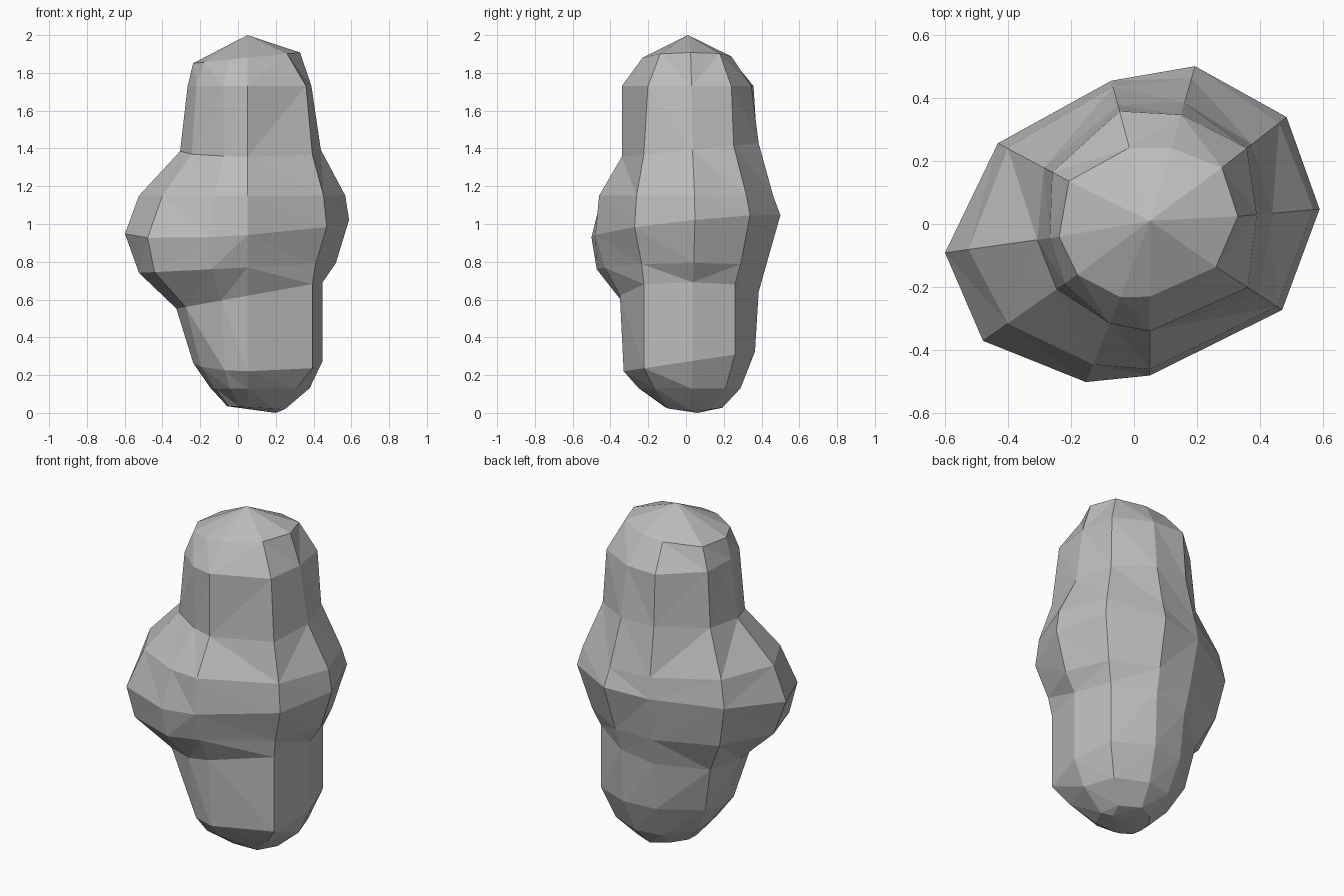
import bpy
import bmesh
from math import radians, cos, sin

default_cube = bpy.data.objects.get("Cube")
if default_cube:
    bpy.data.objects.remove(default_cube, do_unlink=True)

AXIS_X = 0.05
SIDE_ANGLES = [5, 38, 74, 105, 152, 188, 215, 248, 270, 327]

# Cross-sections from foot to crown: height, lean along x, lean along y, radius per side
SECTIONS = [
    (.03, -.05, 0, [.2, .22, .2, .15, .12, .11, .12, .11, .11, .17]),
    (.13, 0, 0, [.33, .34, .3, .27, .22, .19, .21, .25, .25, .31]),
    (.27, 0, .15, [.4, .42, .38, .35, .32, .29, .3, .32, .33, .41]),
    (.62, .18, 0, [.4, .42, .4, .38, .38, .38, .4, .37, .35, .41]),
    (.77, .05, 0, [.47, .47, .44, .42, .49, .58, .6, .51, .43, .43]),
    (.99, .05, .1, [.54, .55, .52, .47, .545, .655, .645, .54, .48, .5]),
    (1.15, 0, 0, [.52, .52, .48, .45, .51, .58, .55, .48, .46, .48]),
    (1.39, 0, .1, [.39, .41, .4, .39, .38, .36, .36, .33, .34, .41]),
    (1.73, 0, 0, [.34, .39, .36, .37, .35, .32, .33, .34, .34, .37]),
    (1.88, .1, 0, [.28, .29, .25, .25, .29, .29, .28, .25, .23, .25]),
]


def make_material(name, color):
    mat = bpy.data.materials.new(name)
    mat.use_nodes = True
    mat.diffuse_color = color
    shader = next(n for n in mat.node_tree.nodes if n.type == 'BSDF_PRINCIPLED')
    shader.inputs["Base Color"].default_value = color
    shader.inputs["Roughness"].default_value = 0.9
    return mat


def add_section(bm, height, lean_x, lean_y, radii):
    ring = []
    for angle, radius in zip(SIDE_ANGLES, radii):
        x = radius * cos(radians(angle))
        y = radius * sin(radians(angle))
        ring.append(bm.verts.new((AXIS_X + x, y, height + lean_x * x + lean_y * y)))
    return ring


def loft(bm, rings, foot, crown):
    count = len(SIDE_ANGLES)
    for i in range(count):
        j = (i + 1) % count
        bm.faces.new((foot, rings[0][j], rings[0][i]))
        bm.faces.new((crown, rings[-1][i], rings[-1][j]))
        for low, high in zip(rings, rings[1:]):
            bm.faces.new((low[i], low[j], high[j], high[i]))


# Faceted boulder body, lofted between the foot and crown points
bm = bmesh.new()
rings = [add_section(bm, *section) for section in SECTIONS]
foot = bm.verts.new((.2, .06, 0))
crown = bm.verts.new((AXIS_X, .01, 2))
loft(bm, rings, foot, crown)

# Flat triangular facets
bmesh.ops.triangulate(bm, faces=bm.faces[:], quad_method='SHORT_EDGE')
bmesh.ops.recalc_face_normals(bm, faces=bm.faces[:])

mesh = bpy.data.meshes.new("boulder")
bm.to_mesh(mesh)
bm.free()
mesh.materials.append(make_material("stone grey", (.5, .5, .5, 1)))
boulder = bpy.data.objects.new("boulder", mesh)
bpy.context.collection.objects.link(boulder)
